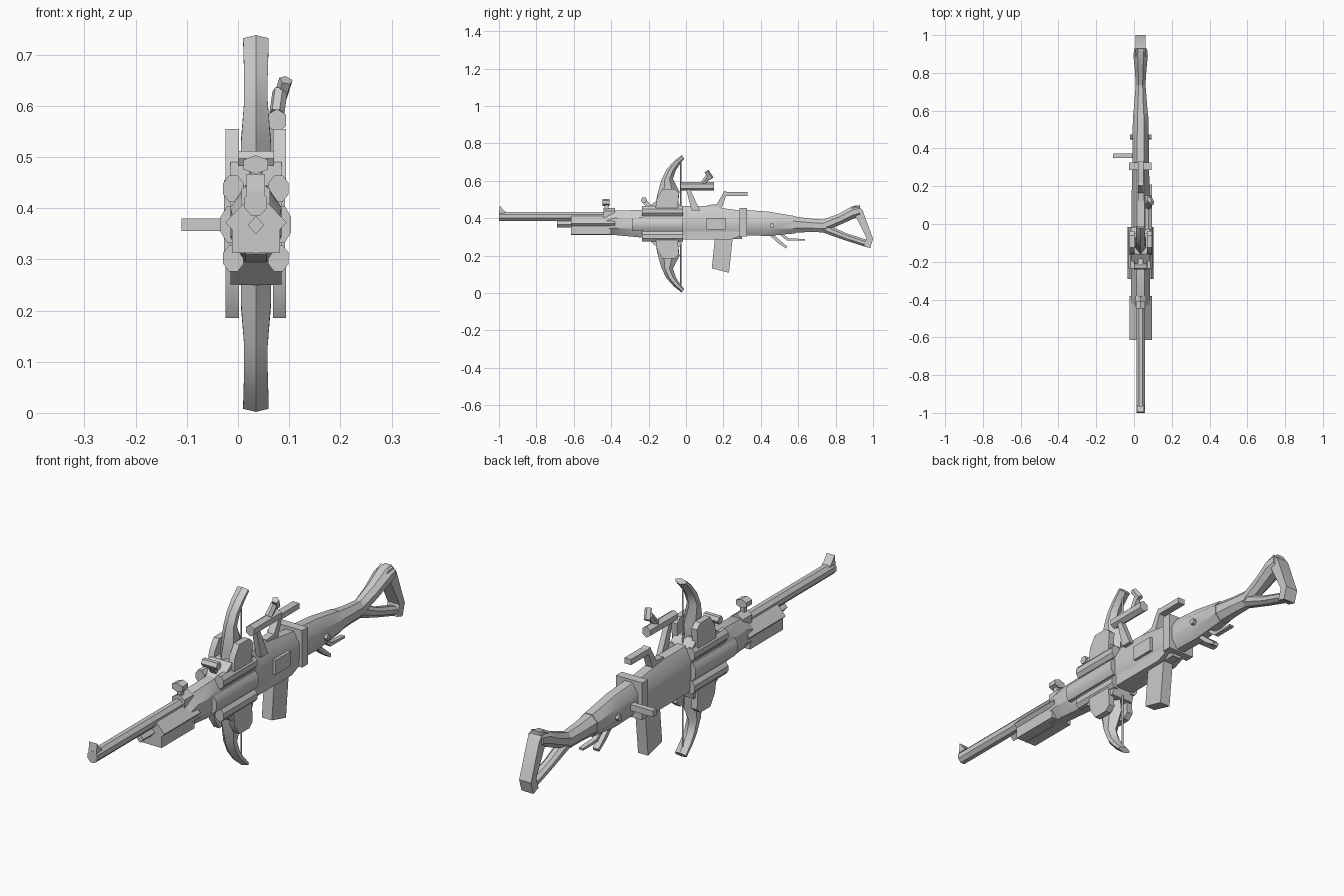
import bpy, bmesh, math
from mathutils import Vector

CX = 0.035   # centre plane of the weapon
MID = 0.37   # mirror height of the bow
metal = bpy.data.materials.new("grey_metal")
metal.diffuse_color = (0.6, 0.6, 0.6, 1)


def skin(name, rings):
    """Closed solid through a series of equal-sized rings."""
    bm = bmesh.new()
    vs = [[bm.verts.new(p) for p in r] for r in rings]
    n = len(vs[0])
    for a, b in zip(vs, vs[1:]):
        for i in range(n):
            j = (i + 1) % n
            bm.faces.new((a[i], a[j], b[j], b[i]))
    bm.faces.new(vs[0])
    bm.faces.new(vs[-1])
    bmesh.ops.recalc_face_normals(bm, faces=bm.faces)
    me = bpy.data.meshes.new(name)
    bm.to_mesh(me)
    bm.free()
    me.materials.append(metal)
    ob = bpy.data.objects.new(name, me)
    bpy.context.collection.objects.link(ob)
    bpy.ops.object.select_all(action='DESELECT')
    ob.select_set(True)
    bpy.context.view_layer.objects.active = ob
    bpy.ops.object.shade_smooth_by_angle(angle=math.radians(35))
    return ob


def loft(name, secs, n=8, x=CX, turn=0.5):
    """Sections (y, z, half width, half height) along y."""
    out = []
    k = 1 / math.cos(math.pi / n) if turn else 1
    for y, z, hx, hz in secs:
        out.append([(x + k * hx * math.cos(2 * math.pi * (i + turn) / n), y,
                     z + k * hz * math.sin(2 * math.pi * (i + turn) / n)) for i in range(n)])
    return skin(name, out)


def box(name, x0, x1, y0, y1, z0, z1):
    return loft(name, [(y, (z0 + z1) / 2, (x1 - x0) / 2, (z1 - z0) / 2) for y in (y0, y1)],
                4, (x0 + x1) / 2)


def plate(name, pts, x0, x1):
    """Side profile of (y, z) points extruded across x."""
    return skin(name, [[(x, y, z) for y, z in pts] for x in (x0, x1)])


def rod(name, a, b, r, n=6):
    a, b = Vector(a), Vector(b)
    q = (b - a).to_track_quat('Z', 'Y')
    ring = [q @ Vector((r * math.cos(2 * math.pi * i / n), r * math.sin(2 * math.pi * i / n), 0))
            for i in range(n)]
    return skin(name, [[c + p for p in ring] for c in (a, b)])


# Barrel, front sight and rod under the barrel
loft("barrel", [(-1, 0.41, 0.022, 0.024), (-0.2, 0.41, 0.022, 0.024)], 8)
plate("front_sight", [(-1, 0.425), (-0.995, 0.467), (-0.975, 0.442), (-0.96, 0.43)], 0.017, 0.053)
loft("cleaning_rod", [(-0.69, 0.367, 0.016, 0.018), (-0.55, 0.367, 0.016, 0.018)], 4, turn=0)

# Diamond forestock, tapering into the body
loft("forestock", [(-0.615, 0.372, 0.06, 0.062), (-0.38, 0.372, 0.06, 0.062)], 4, turn=0)
box("forestock_core", -0.012, 0.082, -0.615, -0.4, 0.312, 0.385)
loft("forestock_rear", [(-0.44, 0.36, 0.045, 0.05), (-0.38, 0.375, 0.05, 0.065),
                        (-0.22, 0.37, 0.05, 0.075), (-0.1, 0.37, 0.05, 0.08)], 8)
loft("barrel_collar", [(-0.44, 0.42, 0.028, 0.03), (-0.38, 0.42, 0.028, 0.03)], 6)
box("rear_sight_post", 0.025, 0.045, -0.435, -0.415, 0.44, 0.48)
loft("rear_sight_block", [(-0.447, 0.485, 0.024, 0.016), (-0.41, 0.485, 0.024, 0.016)], 6)
rod("cross_bar", (0.0, -0.225, 0.497), (0.07, -0.225, 0.497), 0.017)
plate("cross_bar_stem", [(-0.235, 0.49), (-0.215, 0.5), (-0.175, 0.46), (-0.2, 0.44)], 0.022, 0.048)

# Bow hub with side tubes
plate("bow_hub", [(-0.23, 0.31), (-0.16, 0.25), (-0.03, 0.25), (-0.015, 0.3),
                  (-0.015, 0.46), (-0.05, 0.49), (-0.16, 0.49), (-0.23, 0.44)], -0.015, 0.085)
for tag, s in (("left", -1), ("right", 1)):
    loft("middle_tube_" + tag, [(-0.29, 0.368, 0.022, 0.036), (-0.015, 0.368, 0.022, 0.036)],
         8, CX + s * 0.047)
    for lev, dz in (("upper", 0.068), ("lower", -0.068)):
        loft(lev + "_tube_" + tag, [(-0.235, MID + dz, 0.02, 0.026), (-0.015, MID + dz, 0.02, 0.026)],
             8, CX + s * 0.044)

# Bow limbs and their root cheeks, mirrored about the hub
for tag, s in (("upper", 1), ("lower", -1)):
    limb = [(-0.165, -0.045, 0.08, 0.082, 0.03), (-0.155, -0.035, 0.15, 0.172, 0.029),
            (-0.132, -0.07, 0.235, 0.24, 0.023), (-0.105, -0.055, 0.29, 0.285, 0.023),
            (-0.065, -0.036, 0.335, 0.315, 0.024), (-0.022, -0.01, 0.368, 0.348, 0.025)]
    rings = []
    for yf, yb, zf, zb, h in limb:
        ym, zm = (yf + yb) / 2, (zf + zb) / 2
        rings.append([(CX + a * h, y, MID + s * z) for a, y, z in (
            (0, yf, zf), (1, yf * .7 + yb * .3, zf * .7 + zb * .3),
            (1, yf * .3 + yb * .7, zf * .3 + zb * .7), (0, yb, zb),
            (-1, yf * .3 + yb * .7, zf * .3 + zb * .7), (-1, yf * .7 + yb * .3, zf * .7 + zb * .3))])
    skin("bow_limb_" + tag, rings)
    cheek = [(-0.165, 0.07), (-0.155, 0.14), (-0.125, 0.185), (-0.06, 0.185),
             (-0.038, 0.165), (-0.045, 0.07)]
    for x0 in (-0.024, 0.068):
        plate("limb_cheek_" + tag, [(y, MID + s * z) for y, z in cheek], x0, x0 + 0.026)
rod("bow_string", (CX, -0.028, 0.02), (CX, -0.028, 0.72), 0.004, 4)

# Receiver with port cover and magazine
loft("receiver", [(-0.03, 0.375, 0.048, 0.09), (0.11, 0.375, 0.048, 0.09),
                  (0.3, 0.365, 0.045, 0.075)], 8)
plate("receiver_lower", [(-0.02, 0.285), (0.24, 0.285), (0.3, 0.31), (0.3, 0.4), (-0.02, 0.4)],
      -0.008, 0.078)
box("port_cover", 0.06, 0.094, 0.11, 0.21, 0.34, 0.40)
plate("magazine", [(0.155, 0.3), (0.25, 0.3), (0.23, 0.108), (0.138, 0.132)], 0.012, 0.058)
box("band", -0.027, 0.092, 0.287, 0.325, 0.302, 0.455)

# Top lever and side scope on its stand
plate("lever_arm", [(0.115, 0.44), (0.185, 0.44), (0.222, 0.54), (0.205, 0.545), (0.165, 0.475),
                    (0.115, 0.47)], 0.02, 0.05)
box("lever_handle", 0.02, 0.05, 0.205, 0.33, 0.518, 0.541)
plate("scope_stand", [(0.03, 0.44), (0.075, 0.44), (0.02, 0.56), (0.0, 0.56)], 0.062, 0.085)
loft("scope_tube", [(-0.03, 0.571, 0.018, 0.02), (0.15, 0.571, 0.018, 0.02)], 6, 0.076)
rod("scope_lever", (0.076, 0.09, 0.585), (0.082, 0.122, 0.628), 0.015)
rod("scope_lever_tip", (0.082, 0.135, 0.612), (0.094, 0.11, 0.65), 0.014, 5)

# Rear body, bolt handle, pin and triggers
loft("rear_body", [(0.31, 0.377, 0.044, 0.068), (0.44, 0.37, 0.044, 0.065),
                   (0.585, 0.365, 0.04, 0.046)], 8)
box("bolt_handle", -0.11, 0.0, 0.35, 0.374, 0.355, 0.38)
rod("body_pin", (-0.022, 0.46, 0.36), (0.092, 0.46, 0.36), 0.013)
plate("trigger", [(0.43, 0.325), (0.455, 0.322), (0.54, 0.25), (0.535, 0.238), (0.49, 0.268)],
      0.022, 0.048)
plate("rear_trigger", [(0.48, 0.33), (0.505, 0.322), (0.55, 0.293), (0.635, 0.288), (0.635, 0.28),
                       (0.54, 0.28)], 0.025, 0.045)

# Open triangular shoulder stock
loft("stock_wrist", [(0.56, 0.367, 0.04, 0.045), (0.66, 0.362, 0.032, 0.036),
                     (0.75, 0.358, 0.025, 0.034)], 8)
loft("stock_upper_bar", [(0.73, 0.358, 0.025, 0.034), (0.82, 0.394, 0.031, 0.031),
                         (0.89, 0.43, 0.038, 0.035), (0.93, 0.44, 0.034, 0.03)], 8)
loft("stock_lower_bar", [(0.73, 0.352, 0.024, 0.028), (0.85, 0.302, 0.022, 0.02),
                         (0.975, 0.262, 0.024, 0.02)], 8)
plate("butt_plate", [(0.885, 0.455), (0.92, 0.468), (0.945, 0.44), (1.0, 0.29), (0.985, 0.24),
                     (0.95, 0.25), (0.965, 0.295), (0.91, 0.405)], 0.008, 0.062)
